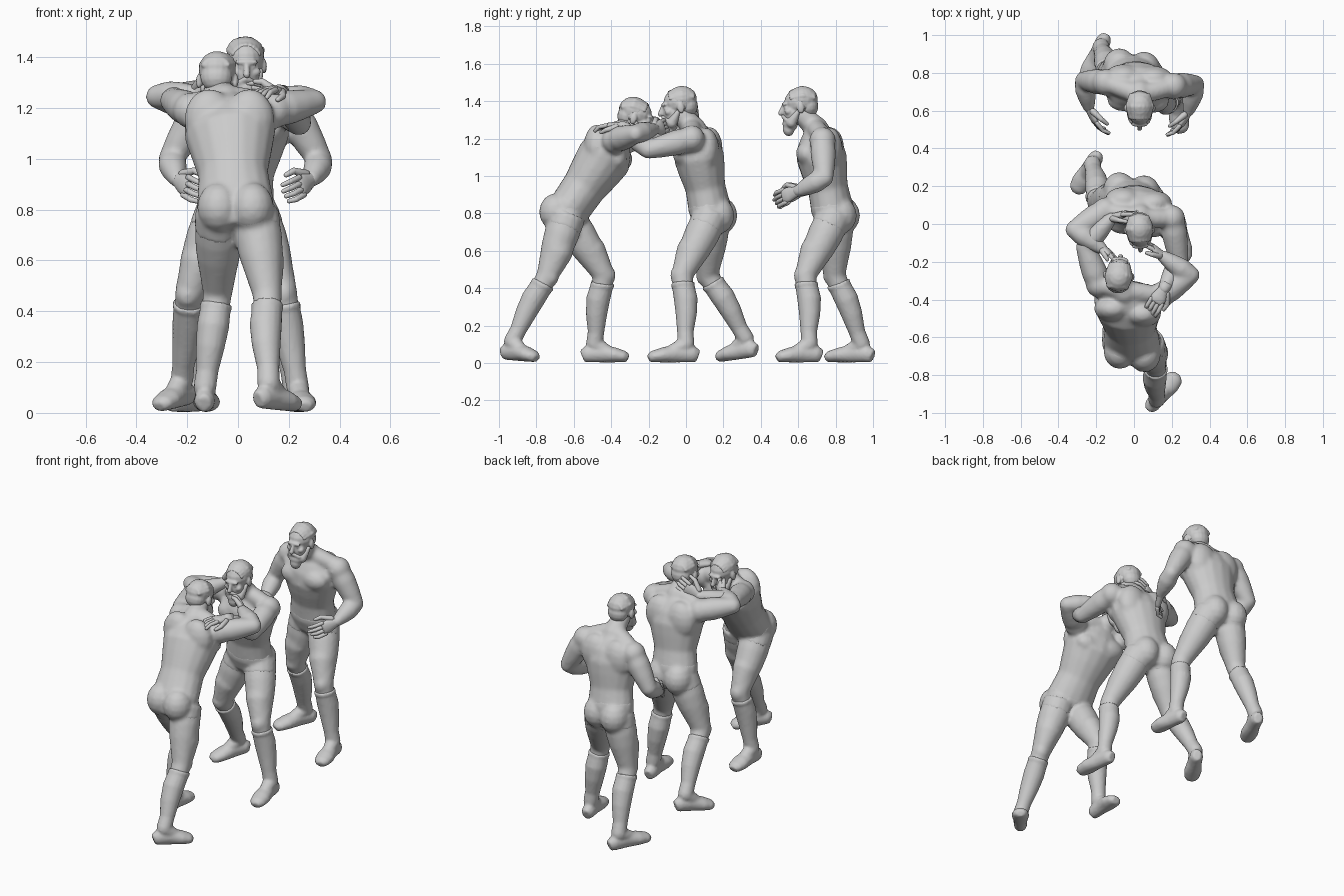
import bpy, bmesh, math, random
from mathutils import Vector, Matrix

random.seed(4)
if "Cube" in bpy.data.objects:
    bpy.data.objects.remove(bpy.data.objects["Cube"], do_unlink=True)

clay = bpy.data.materials.new("light_grey_clay")
clay.use_nodes = True
clay.diffuse_color = (0.6, 0.6, 0.6, 1)
clay.node_tree.nodes["Principled BSDF"].inputs["Base Color"].default_value = clay.diffuse_color
UP = Vector((0, 0, 1))
SIDES = 16


def mix(a, b, t):
    return a.lerp(b, t)


def square_off(v, axis):
    """Part of v at right angles to axis, as a unit vector."""
    return (v - axis * v.dot(axis)).normalized()


def tube(bm, rings):
    """Closed loft through (centre, half width, half depth, side) rings."""
    loops = []
    for i, (c, w, d, side) in enumerate(rings):
        t = (rings[min(i + 1, len(rings) - 1)][0] - rings[max(i - 1, 0)][0]).normalized()
        s = square_off(side, t)
        n = t.cross(s)
        angles = [math.tau * k / SIDES for k in range(SIDES)]
        loops.append([bm.verts.new(c + s * w * math.cos(a) + n * d * math.sin(a)) for a in angles])
    for lo, hi in zip(loops, loops[1:]):
        for k in range(SIDES):
            j = (k + 1) % SIDES
            bm.faces.new((lo[k], lo[j], hi[j], hi[k]))
    bm.faces.new(loops[0][::-1])
    bm.faces.new(loops[-1])


def ball(bm, centre, size, basis=Matrix.Identity(3)):
    """Ellipsoid lofted along the basis z axis."""
    turns = [math.radians(a) for a in (-84, -65, -45, -22, 0, 22, 45, 65, 84)]
    tube(bm, [(centre + basis.col[2] * size[2] * math.sin(a), size[0] * math.cos(a),
               size[1] * math.cos(a), basis.col[0]) for a in turns])


def limb(bm, a, b, radii):
    """Round-ended limb with evenly spaced radii."""
    axis = (b - a).normalized()
    side = axis.orthogonal()
    n = len(radii) - 1
    cap = [(math.sin(f), math.cos(f)) for f in map(math.radians, (80, 55, 28))]
    r0, r1 = radii[0], radii[-1]
    spots = [(a - axis * r0 * h, r0 * w) for h, w in cap]
    spots += [(mix(a, b, i / n), r) for i, r in enumerate(radii)]
    spots += [(b + axis * r1 * h, r1 * w) for h, w in cap[::-1]]
    tube(bm, [(c, r, r, side) for c, r in spots])


def finish(bm, name, voxel=0, smoothing=0):
    """Make the object; a voxel size fuses its forms into one skin."""
    bmesh.ops.recalc_face_normals(bm, faces=bm.faces)
    mesh = bpy.data.meshes.new(name)
    bm.to_mesh(mesh)
    bm.free()
    mesh.materials.append(clay)
    mesh.shade_smooth()
    ob = bpy.data.objects.new(name, mesh)
    bpy.context.collection.objects.link(ob)
    if voxel:
        fuse = ob.modifiers.new("fuse", "REMESH")
        fuse.mode = "VOXEL"
        fuse.voxel_size = voxel
        fuse.use_smooth_shade = True
        soft = ob.modifiers.new("soften", "SMOOTH")
        soft.iterations = smoothing


def hand(bm, wrist, tip, palm):
    d = (tip - wrist).normalized()
    p = square_off(palm, d)
    s = d.cross(p)
    if s.z < 0:
        s = -s
    size = (tip - wrist).length / 0.15
    at = lambda along, across, inward: wrist + (d * along + s * across + p * inward) * size
    tube(bm, [(at(x, 0, 0), w, h, s) for x, w, h in
              ((-0.03, 0.03, 0.028), (0.01, 0.029, 0.023), (0.05, 0.041, 0.02),
               (0.075, 0.04, 0.016), (0.085, 0.034, 0.008))])
    for k in range(4):
        across = 0.03 - 0.02 * k
        reach = 0.145 - 0.008 * abs(k - 1)
        knuckle, joint = at(0.075, across, 0), at(0.115, across * 1.05, 0.01)
        limb(bm, knuckle, joint, (0.012, 0.011))
        limb(bm, joint, at(reach, across, 0.03), (0.011, 0.009))
    limb(bm, at(0.02, 0.025, 0.005), at(0.06, 0.052, 0.02), (0.018, 0.013))
    limb(bm, at(0.06, 0.052, 0.02), at(0.09, 0.05, 0.035), (0.013, 0.01))


def boot(bm, knee, ankle, toe):
    fwd = toe - ankle
    fwd.z = 0
    fwd.normalize()
    side = fwd.cross(UP)
    # calf, with the muscle behind the shin and a rolled top edge
    top = mix(knee, ankle, 0.14)
    shin = (ankle - knee).normalized()
    tube(bm, [(mix(top, ankle, t) - fwd * b, r, r, side) for t, r, b in
              ((0, 0.06, 0), (0.25, 0.064, 0.012), (0.5, 0.057, 0.01), (0.8, 0.044, 0), (1, 0.045, 0))])
    tube(bm, [(top + shin * k, 0.064, 0.064, side) for k in (-0.008, 0.012)])
    # foot with a flat sole
    heel = ankle - fwd * 0.065
    heel.z = max(ankle.z - 0.097, 0.003)
    end = Vector((toe.x, toe.y, 0.003))
    tube(bm, [(mix(heel, end, t) + UP * h, w, h, side) for t, w, h in
              ((0, 0.026, 0.034), (0.1, 0.04, 0.044), (0.4, 0.043, 0.05), (0.72, 0.054, 0.04),
               (0.92, 0.046, 0.031), (1, 0.027, 0.021))])
    limb(bm, ankle, mix(heel, end, 0.6) + UP * 0.048, (0.044, 0.036))


def head(name, centre, look):
    y = look.normalized()
    x = y.cross(UP).normalized()
    basis = Matrix((x, y, x.cross(y))).transposed()
    place = lambda p: centre + basis @ Vector(p)
    blob = lambda bm, p, size: ball(bm, place(p), size, basis)

    bm = bmesh.new()
    blob(bm, (0, -0.015, 0.02), (0.072, 0.088, 0.076))
    blob(bm, (0, 0.03, -0.035), (0.056, 0.053, 0.072))
    blob(bm, (0, 0.071, 0.016), (0.047, 0.015, 0.012))
    limb(bm, place((0, 0.077, 0.01)), place((0, 0.098, -0.03)), (0.01, 0.014))
    for s in (-1, 1):
        blob(bm, (s * 0.036, 0.054, -0.025), (0.022, 0.022, 0.018))
        blob(bm, (s * 0.025, 0.068, -0.003), (0.012, 0.01, 0.008))
        blob(bm, (s * 0.072, -0.012, -0.012), (0.012, 0.02, 0.03))
    finish(bm, name + "_head", 0.006, 2)

    bm = bmesh.new()
    blob(bm, (0, 0.052, -0.09), (0.046, 0.042, 0.042))
    blob(bm, (0, 0.064, -0.118), (0.034, 0.032, 0.038))
    for s in (-1, 1):
        limb(bm, place((s * 0.058, 0.004, -0.03)), place((s * 0.034, 0.045, -0.085)), (0.012, 0.022, 0.03))
        limb(bm, place((0, 0.085, -0.048)), place((s * 0.034, 0.07, -0.068)), (0.012, 0.011))
    finish(bm, name + "_beard", 0.006, 2)

    # hair cap with swept back locks
    bm = bmesh.new()
    blob(bm, (0, -0.026, 0.031), (0.074, 0.083, 0.072))
    blob(bm, (0, -0.055, -0.005), (0.064, 0.053, 0.06))
    for k in range(9):
        a = math.radians(-70 + 17.5 * k)
        dx, dz = math.sin(a), math.cos(a)
        lift = random.uniform(0.062, 0.069)
        crown = place((dx * lift, -0.03, 0.03 + dz * lift * 0.95))
        limb(bm, place((dx * 0.054, 0.036, 0.025 + dz * 0.054)), crown, (0.008, 0.013))
        limb(bm, crown, place((dx * 0.05, -0.088, 0.02 + dz * 0.042)), (0.013, 0.01))
    finish(bm, name + "_hair", 0.006, 2)


def wrestler(name, face, look, depth, spine, arms, legs):
    face = Vector(face)
    pelvis, chest, neck, skull = map(Vector, spine)
    arms = [[Vector(p) for p in arm] for arm in arms]
    legs = [[Vector(p) for p in leg] for leg in legs]
    hip_axis = (legs[1][0] - legs[0][0]).normalized()
    shoulder_axis = (arms[1][0] - arms[0][0]).normalized()
    rise = (chest - pelvis).normalized()
    front = square_off(face, rise)

    # trunk of the body
    bm = bmesh.new()
    low = lambda h, w, d: (pelvis + rise * h, w, d, hip_axis)
    rings = [low(-0.11, 0.06, 0.06), low(-0.05, 0.142, 0.1), low(0.02, 0.152, 0.114)]
    rings += [(mix(pelvis, chest, t), w, d * depth, mix(hip_axis, shoulder_axis, t)) for t, w, d in
              ((0.45, 0.138, 0.108), (0.75, 0.162, 0.125), (1, 0.182, 0.135))]
    rings += [(mix(chest, neck, t), w, d, shoulder_axis) for t, w, d in
              ((0.5, 0.175, 0.118), (0.85, 0.115, 0.085), (1.05, 0.062, 0.062))]
    tube(bm, rings)
    limb(bm, neck, skull - UP * 0.04 - face * 0.015, (0.066, 0.058, 0.056))
    for s in (-1, 1):
        ball(bm, chest + rise * 0.035 + front * 0.068 + shoulder_axis * s * 0.075, (0.09, 0.06, 0.065))
        ball(bm, chest + rise * 0.03 - front * 0.055 + shoulder_axis * s * 0.08, (0.1, 0.07, 0.12))
    glutes = [pelvis - rise * 0.03 - front * 0.04 + hip_axis * s * 0.066 for s in (-1, 1)]
    for g in glutes:
        ball(bm, g, (0.086, 0.092, 0.1))
    # arms and thighs
    for shoulder, elbow, wrist, tip, palm in arms:
        limb(bm, mix(neck, skull, 0.15), shoulder + UP * 0.015, (0.052, 0.052, 0.048))
        ball(bm, shoulder, [0.072] * 3)
        limb(bm, shoulder, elbow, (0.063, 0.069, 0.061, 0.049))
        limb(bm, elbow, wrist, (0.049, 0.057, 0.048, 0.033))
    for hip, knee, ankle, toe in legs:
        ahead = (toe - ankle).normalized()
        limb(bm, hip, knee, (0.092, 0.094, 0.086, 0.072, 0.059))
        limb(bm, mix(hip, knee, 0.3) + ahead * 0.016, mix(hip, knee, 0.82) + ahead * 0.016, (0.072, 0.08, 0.06))
        limb(bm, knee, mix(knee, ankle, 0.3), (0.058, 0.054))
        ball(bm, knee + ahead * 0.018, (0.049, 0.049, 0.055))
    finish(bm, name + "_body", 0.011, 7)

    # trunks
    bm = bmesh.new()
    tube(bm, [(c, w + 0.001, d + 0.001, s) for c, w, d, s in rings[:3] + [low(0.06, 0.147, 0.111)]])
    for g, (hip, knee, *_) in zip(glutes, legs):
        ball(bm, g, (0.086, 0.092, 0.1))
        tube(bm, [(mix(hip, knee, t), 0.095, 0.095, hip_axis) for t in (-0.1, 0.04, 0.15)])
    finish(bm, name + "_trunks", 0.01, 5)

    bm = bmesh.new()
    for shoulder, elbow, wrist, tip, palm in arms:
        hand(bm, wrist, tip, palm)
    finish(bm, name + "_hands")

    bm = bmesh.new()
    for leg in legs:
        boot(bm, *leg[1:])
    finish(bm, name + "_boots", 0.009, 2)
    head(name, skull, Vector(look))


# front wrestler leans in with his back to the front
wrestler("front_wrestler", (0, 1, 0), (0.1, 1, -0.25), 1.1,
         [(-0.01, -0.635, 0.81), (-0.03, -0.435, 1.1), (-0.05, -0.365, 1.23), (-0.08, -0.26, 1.315)],
         [[(-0.185, -0.32, 1.19), (-0.26, -0.12, 1.23), (-0.12, 0.03, 1.28), (0.03, 0.08, 1.36), (0.3, -1, 0)],
          [(0.14, -0.38, 1.19), (0.3, -0.27, 1.225), (0.15, -0.17, 1.25), (0.05, -0.08, 1.28), (-1, 0, 0)]],
         [[(-0.075, -0.62, 0.76), (-0.08, -0.44, 0.475), (-0.13, -0.49, 0.1), (-0.12, -0.31, 0.03)],
          [(0.07, -0.64, 0.76), (0.115, -0.74, 0.47), (0.12, -0.93, 0.115), (0.23, -0.8, 0.03)]])

# middle wrestler grapples with him
wrestler("middle_wrestler", (0, -1, 0), (0.05, -1, -0.15), 1,
         [(-0.01, 0.13, 0.81), (0.02, 0.07, 1.1), (0.03, 0.045, 1.25), (0.03, -0.045, 1.375)],
         [[(-0.15, 0.07, 1.21), (-0.315, -0.03, 1.245), (-0.17, -0.13, 1.26), (-0.08, -0.19, 1.29), (0, -1, 0)],
          [(0.2, 0.03, 1.2), (0.24, -0.2, 1.14), (0.16, -0.34, 1.265), (0.08, -0.48, 1.275), (0, 0, -1)]],
         [[(-0.085, 0.14, 0.76), (-0.19, 0.115, 0.475), (-0.22, 0.32, 0.13), (-0.31, 0.17, 0.03)],
          [(0.075, 0.12, 0.76), (0.175, -0.02, 0.475), (0.235, 0, 0.1), (0.265, -0.2, 0.03)]])

# back wrestler stands ready
wrestler("back_wrestler", (0, -1, 0), (0, -1, -0.1), 1,
         [(-0.01, 0.785, 0.81), (0.02, 0.725, 1.1), (0.03, 0.7, 1.25), (0.03, 0.6, 1.375)],
         [[(-0.15, 0.75, 1.19), (-0.265, 0.76, 1), (-0.24, 0.62, 0.92), (-0.17, 0.46, 0.865), (1, 0, -0.3)],
          [(0.21, 0.73, 1.19), (0.325, 0.74, 0.99), (0.29, 0.6, 0.92), (0.21, 0.45, 0.865), (-1, 0, -0.3)]],
         [[(-0.08, 0.8, 0.76), (-0.14, 0.795, 0.475), (-0.175, 0.94, 0.1), (-0.26, 0.75, 0.03)],
          [(0.07, 0.78, 0.76), (0.165, 0.64, 0.475), (0.22, 0.66, 0.1), (0.25, 0.485, 0.03)]])
